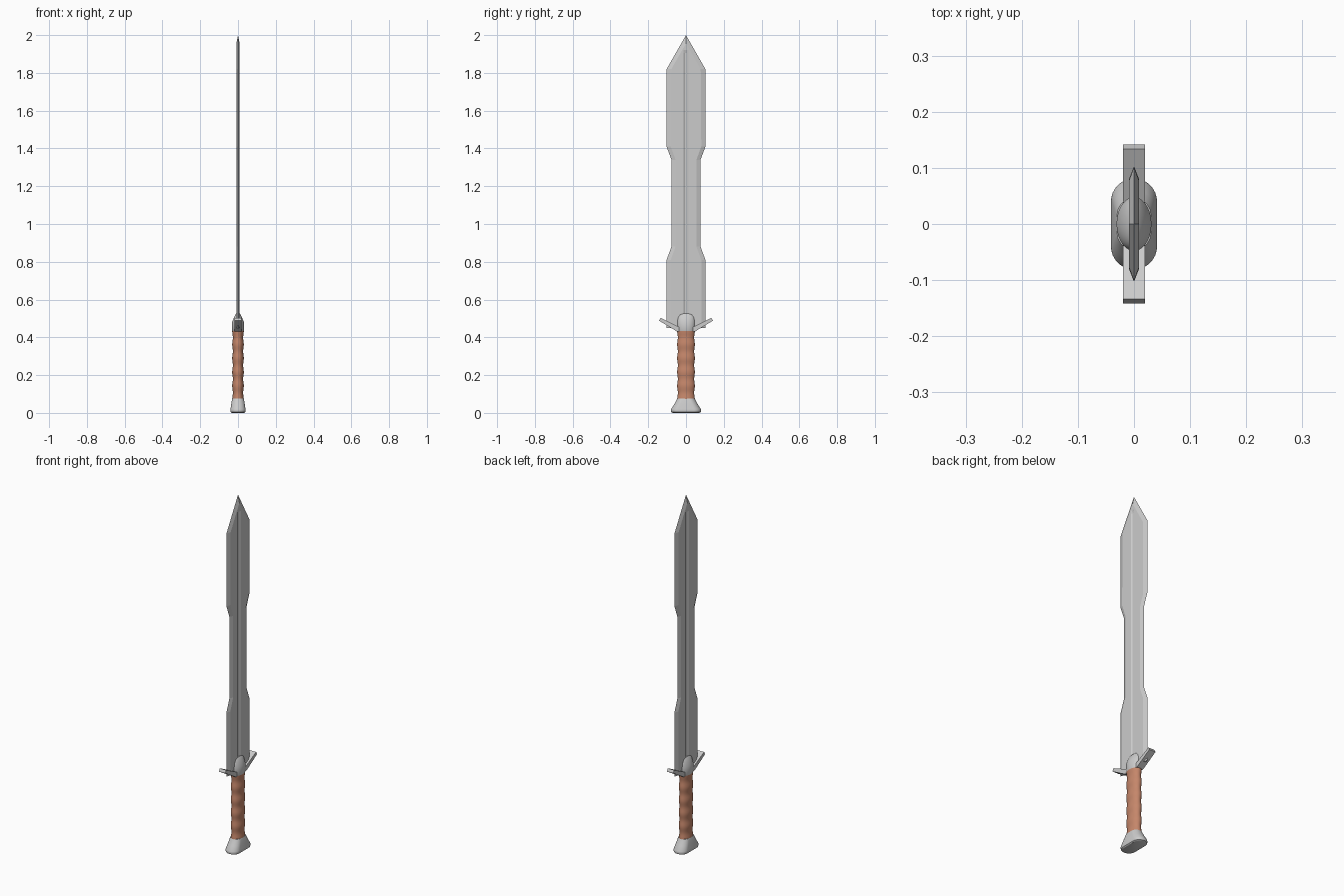
import bpy, bmesh, math

if "Cube" in bpy.data.objects:
    bpy.data.objects.remove(bpy.data.objects["Cube"])


def material(name, rgb):
    m = bpy.data.materials.new(name)
    m.diffuse_color = (*rgb, 1)
    m.use_nodes = True
    m.node_tree.nodes["Principled BSDF"].inputs["Base Color"].default_value = m.diffuse_color
    return m


STEEL = material("steel grey", (0.6, 0.6, 0.6))
LEATHER = material("brown leather", (0.56, 0.24, 0.145))


def finish(bm, name, mat, smooth=None):
    bmesh.ops.remove_doubles(bm, verts=bm.verts, dist=0.00005)
    bmesh.ops.recalc_face_normals(bm, faces=bm.faces)
    me = bpy.data.meshes.new(name)
    bm.to_mesh(me)
    bm.free()
    ob = bpy.data.objects.new(name, me)
    me.materials.append(mat)
    bpy.context.collection.objects.link(ob)
    if smooth:
        bpy.ops.object.select_all(action='DESELECT')
        ob.select_set(True)
        bpy.context.view_layer.objects.active = ob
        bpy.ops.object.shade_smooth_by_angle(angle=math.radians(smooth))
    return ob


def loft(name, rings, mat, smooth=None):
    """Skin a stack of equal-length point rings and cap both ends."""
    bm = bmesh.new()
    rows = [[bm.verts.new(p) for p in r] for r in rings]
    n = len(rows[0])
    for a, b in zip(rows, rows[1:]):
        for i in range(n):
            j = (i + 1) % n
            bm.faces.new((a[i], a[j], b[j], b[i]))
    bm.faces.new(rows[0][::-1])
    bm.faces.new(rows[-1])
    return finish(bm, name, mat, smooth)


def oval(rx, ry, z, n=40):
    return [(rx * math.cos(2 * math.pi * i / n), ry * math.sin(2 * math.pi * i / n), z)
            for i in range(n)]


def stadium(rx, ry, z, n=40):
    # straight sides along y with round ends
    pts = []
    for i in range(n):
        a = 2 * math.pi * (i + 0.5) / n
        s = math.sin(a)
        pts.append((rx * math.cos(a), rx * s + math.copysign(ry - rx, s), z))
    return pts


# Blade: bevelled cross-section with a shallow central groove
def blade_ring(z, w, bevel, depth, t=0.0085):
    flat = max(w - bevel, 0)
    g, gi = min(0.012, flat), min(0.006, flat)
    if w == 0:
        t = depth = 0
    half = [(t, flat), (t, g), (t - depth, gi), (t - depth, -gi), (t, -g), (t, -flat)]
    return ([(0, w, z)] + [(x, y, z) for x, y in half] + [(0, -w, z)]
            + [(-x, y, z) for x, y in reversed(half)])


D = 0.004
loft("blade", [blade_ring(*r) for r in (
    (0.45, 0.103, 0.022, D), (0.81, 0.103, 0.022, D), (0.88, 0.077, 0.022, D),
    (1.34, 0.077, 0.022, D), (1.41, 0.103, 0.022, D), (1.82, 0.103, 0.025, D),
    (1.905, 0.0544, 0.025, D), (1.922, 0.0446, 0.025, 0),
    (1.956, 0.0252, 0.0252, 0), (2.0, 0, 0, 0))], STEEL)

# Guard: upswept bar, profile mirrored in y
side = [(0.048, 0.431), (0.142, 0.488), (0.134, 0.503), (0.04, 0.456)]
outline = side + [(-y, z) for y, z in reversed(side)]
loft("guard", [[(x, y, z) for y, z in outline] for x in (-0.0195, 0.0195)], STEEL)

# Collar: oval sleeve tapering onto the blade
loft("collar", [oval(*r) for r in (
    (0.029, 0.045, 0.429), (0.031, 0.048, 0.434), (0.031, 0.048, 0.482),
    (0.021, 0.045, 0.505), (0.014, 0.038, 0.52), (0.009, 0.03, 0.526))], STEEL, 30)

# Grip: oval handle with finger ridges
grip = []
for i in range(41):
    z = 0.07 + 0.365 * i / 40
    bump = 0.0018 * math.cos(2 * math.pi * 5 * i / 40)
    grip.append(oval(0.029 + bump, 0.045 + bump, z))
loft("grip", grip, LEATHER, 40)

# Pommel: flared foot
loft("pommel", [stadium(*r) for r in (
    (0.034, 0.07, 0.0), (0.039, 0.078, 0.004), (0.041, 0.081, 0.012),
    (0.040, 0.079, 0.02), (0.036, 0.063, 0.045), (0.032, 0.049, 0.07),
    (0.030, 0.046, 0.076))], STEEL, 35)
